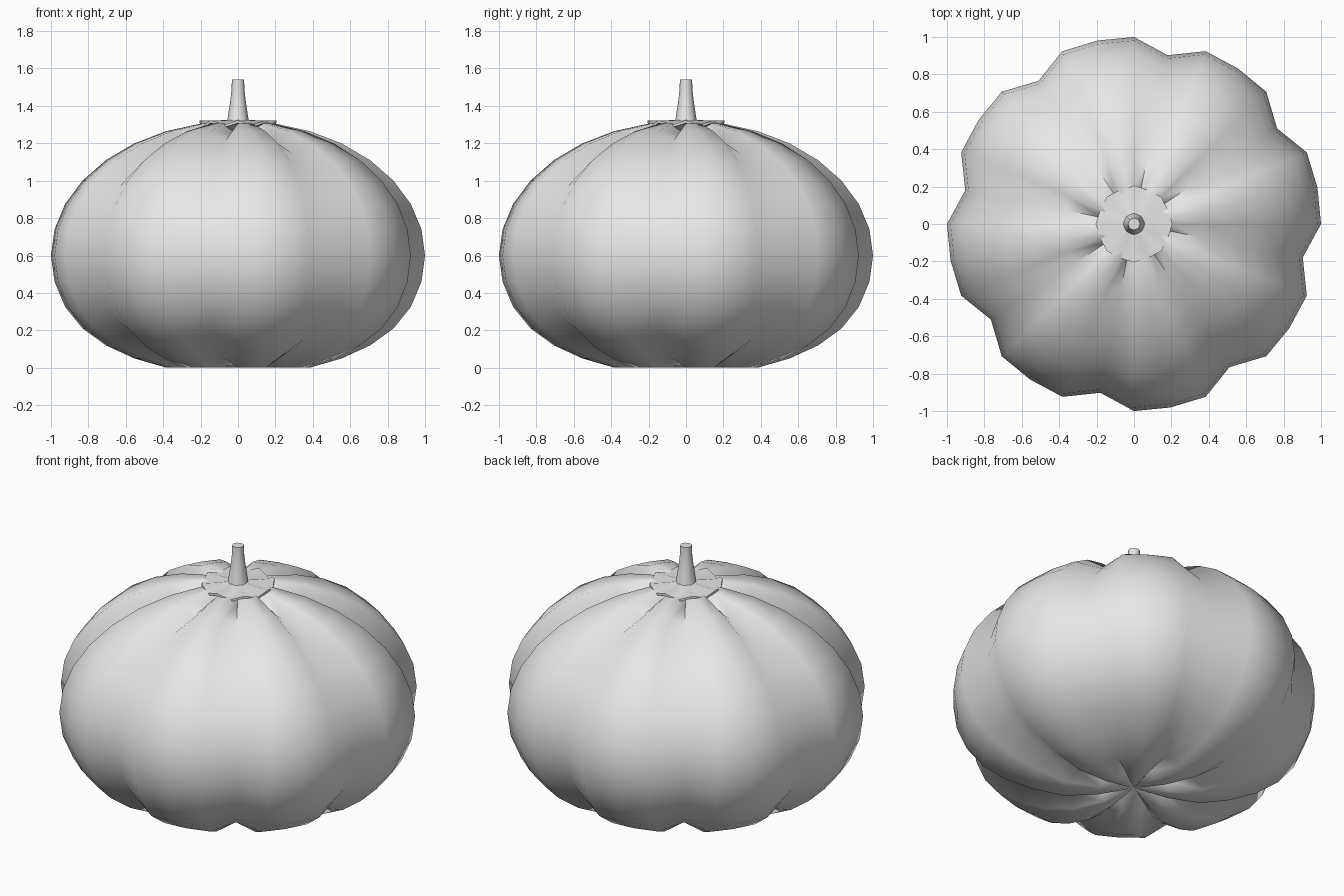
import bpy
import bmesh
from math import sin, cos, pi, radians

cube = bpy.data.objects.get("Cube")
if cube:
    bpy.data.objects.remove(cube, do_unlink=True)

# Single plain material
grey = bpy.data.materials.new("plain light grey")
grey.use_nodes = True
grey.diffuse_color = (0.8, 0.8, 0.8, 1)
grey.node_tree.nodes["Principled BSDF"].inputs["Base Color"].default_value = (0.8, 0.8, 0.8, 1)


def lathe(name, profile, sides, shape, sharp):
    """Spin a bottom-to-top (radius, z) profile; shape adjusts each point by segment."""
    bm = bmesh.new()
    rings = []
    for r, z in profile:
        if r == 0:
            rings.append([bm.verts.new((0, 0, z))] * sides)
            continue
        ring = []
        for i in range(sides):
            a = 2 * pi * i / sides
            pr, pz = shape(i, r, z)
            ring.append(bm.verts.new((pr * cos(a), pr * sin(a), pz)))
        rings.append(ring)
    for low, high in zip(rings, rings[1:]):
        for i in range(sides):
            j = (i + 1) % sides
            loop = [low[i], low[j], high[j], high[i]]
            bm.faces.new(list(dict.fromkeys(loop)))
    bmesh.ops.recalc_face_normals(bm, faces=bm.faces)
    for f in bm.faces:
        f.smooth = True
    mesh = bpy.data.meshes.new(name)
    bm.to_mesh(mesh)
    bm.free()
    mesh.set_sharp_from_angle(angle=radians(sharp))
    mesh.materials.append(grey)
    obj = bpy.data.objects.new(name, mesh)
    bpy.context.collection.objects.link(obj)
    return obj


# Ribbed body: squashed sphere, every fourth meridian pulled in as a groove
MID = 0.6
GROOVE = 0.92


def rib(i, r, z):
    k = GROOVE if i % 4 == 3 else 1
    return r * k, MID + (z - MID) * k


lower_z = [0.03, 0.0, 0.0, 0.05, 0.12, 0.21, 0.325, 0.46]
body = [(sin(n * pi / 16) if n else 0, z) for n, z in enumerate(lower_z)]
body += [(cos(n * pi / 16), MID + 0.72 * sin(n * pi / 16)) for n in range(8)]
body.append((0, 1.28))
lathe("pumpkin_body", body, 32, rib, 80)


# Pleated cap under the stem
def pleat(i, r, z):
    if i % 2:
        return r * 0.96, z - 0.12 * r
    return r, z


cap = [(0, 1.25), (0.12, 1.27), (0.205, 1.31), (0.205, 1.323), (0.12, 1.322), (0.05, 1.325), (0, 1.325)]
lathe("stem_cap", cap, 16, pleat, 50)

# Tapered stem
stem = [(0, 1.29), (0.065, 1.29), (0.056, 1.33), (0.042, 1.42), (0.034, 1.49), (0.033, 1.54), (0, 1.54)]
lathe("stem", stem, 8, lambda i, r, z: (r, z), 50)
